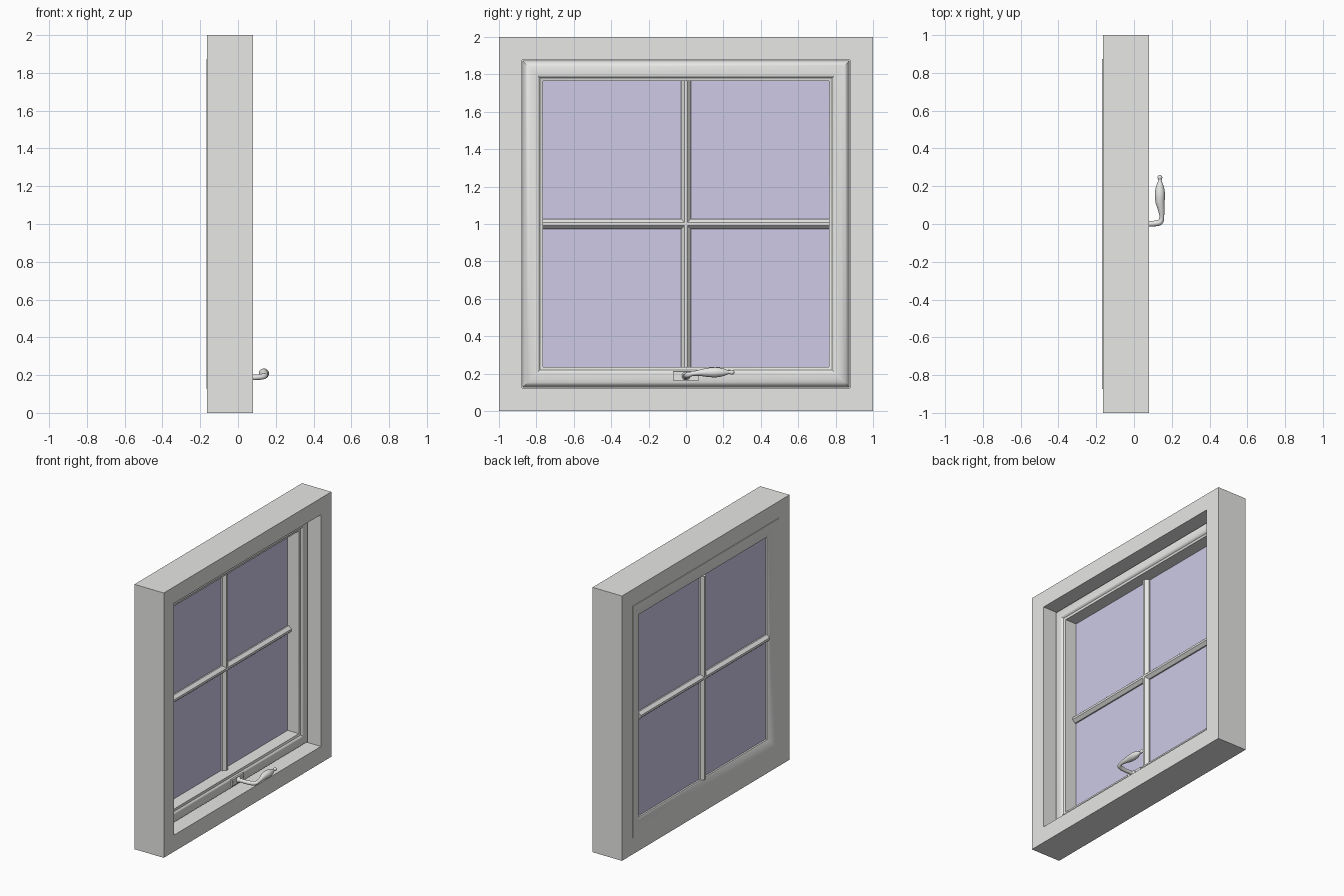
import bpy, bmesh, math
from mathutils import Vector

if "Cube" in bpy.data.objects:
    bpy.data.objects.remove(bpy.data.objects["Cube"])


def material(name, rgb):
    m = bpy.data.materials.new(name)
    m.diffuse_color = (*rgb, 1)
    m.use_nodes = True
    m.node_tree.nodes["Principled BSDF"].inputs["Base Color"].default_value = m.diffuse_color
    return m


grey = material("light grey paint", (0.8, 0.8, 0.79))
lavender = material("lavender glass", (0.61, 0.59, 0.80))


def finish(name, bm, mat, smooth=None):
    bmesh.ops.recalc_face_normals(bm, faces=bm.faces)
    me = bpy.data.meshes.new(name)
    bm.to_mesh(me)
    bm.free()
    ob = bpy.data.objects.new(name, me)
    bpy.context.collection.objects.link(ob)
    me.materials.append(mat)
    if smooth:
        bpy.ops.object.select_all(action='DESELECT')
        ob.select_set(True)
        bpy.context.view_layer.objects.active = ob
        bpy.ops.object.shade_smooth_by_angle(angle=math.radians(smooth))
    return ob


def box(name, lo, hi, mat):
    bm = bmesh.new()
    bmesh.ops.create_cube(bm, size=1)
    for v in bm.verts:
        v.co = Vector([lo[i] + (v.co[i] + 0.5) * (hi[i] - lo[i]) for i in range(3)])
    return finish(name, bm, mat)


def skin(name, rings, mat, smooth, closed=False):
    """Join equal rings of points into a surface."""
    bm = bmesh.new()
    vs = [[bm.verts.new(p) for p in r] for r in rings]
    n, k = len(vs), len(vs[0])
    for i in range(n if closed else n - 1):
        a, b = vs[i], vs[(i + 1) % n]
        for j in range(k):
            bm.faces.new((a[j], a[(j + 1) % k], b[(j + 1) % k], b[j]))
    if not closed:
        bm.faces.new(vs[0])
        bm.faces.new(vs[-1])
    return finish(name, bm, mat, smooth)


# Outer frame: full-height stiles with rails between them
X0, X1, IN = -0.165, 0.08, 0.875
for side, y0, y1 in (("left", -1, -IN), ("right", IN, 1)):
    box("frame_stile_" + side, (X0, y0, 0), (X1, y1, 2), grey)
for side, z0, z1 in (("bottom", 0, 1 - IN), ("top", 1 + IN, 2)):
    box("frame_rail_" + side, (X0, -IN, z0), (X1, IN, z1), grey)

# Sash: rounded moulding profile (distance from centre, depth) mitred round
profile = [(0.873, -0.168), (0.873, -0.045), (0.869, -0.032), (0.860, -0.021),
           (0.847, -0.013), (0.830, -0.009), (0.795, -0.008), (0.787, -0.012),
           (0.780, -0.022), (0.765, -0.027), (0.765, -0.142), (0.785, -0.152),
           (0.815, -0.163), (0.840, -0.168)]
corners = [(-1, -1), (1, -1), (1, 1), (-1, 1)]
skin("sash", [[(x, d * sy, 1 + d * sz) for d, x in profile] for sy, sz in corners],
     grey, 35, closed=True)

# Glass pane
GX = -0.125
box("glass", (GX - 0.004, -0.77, 0.23), (GX + 0.004, 0.77, 1.77), lavender)

# Glazing bars: eight-sided section
w, h = 0.028, 0.036
section = [(w, -0.014), (w, 0.014), (0.008, h), (-0.008, h),
           (-w, 0.014), (-w, -0.014), (-0.008, -h), (0.008, -h)]
skin("vertical_bar", [[(GX + x, s, 1 + e) for s, x in section] for e in (-0.768, 0.768)],
     grey, 20)
skin("horizontal_bar", [[(GX + x, e, 1 + s) for s, x in section] for e in (-0.768, 0.768)],
     grey, 20)

# Handle plate with two screws
box("handle_plate", (-0.012, -0.07, 0.163), (0.002, 0.07, 0.212), grey)


def tube(name, path, steps, sides=20):
    """Smooth swept tube through (x, y, z, radius) points."""
    pts = []
    ext = [path[0]] + path + [path[-1]]
    for i in range(1, len(ext) - 2):
        p0, p1, p2, p3 = ext[i - 1:i + 3]
        for s in range(steps):
            t = s / steps
            pts.append([0.5 * (2 * b + (c - a) * t + (2 * a - 5 * b + 4 * c - d) * t * t
                        + (3 * b - a - 3 * c + d) * t ** 3)
                        for a, b, c, d in zip(p0, p1, p2, p3)])
    pts.append(list(path[-1]))
    rings = []
    for i, p in enumerate(pts):
        a, b = pts[max(i - 1, 0)], pts[min(i + 1, len(pts) - 1)]
        tan = (Vector(b[:3]) - Vector(a[:3])).normalized()
        u = tan.cross(Vector((0, 0, 1))).normalized()
        v = u.cross(tan)
        c = Vector(p[:3])
        rings.append([c + p[3] * (u * math.cos(q) + v * math.sin(q))
                      for q in [2 * math.pi * j / sides for j in range(sides)]])
    return skin(name, rings, grey, 50)


for y in (-0.055, 0.055):
    tube("plate_screw", [(-0.002, y, 0.188, 0.007), (0.005, y, 0.188, 0.006)], 1, 12)

# Handle: boss, curved arm and turned grip with end knob
tube("handle_boss", [(-0.005, 0, 0.188, 0.022), (0.012, 0, 0.188, 0.02),
                     (0.022, 0, 0.188, 0.015)], 3)
tube("handle", [(0.0, 0, 0.188, 0.014), (0.06, 0, 0.187, 0.014),
                (0.105, 0.002, 0.189, 0.015), (0.138, 0.010, 0.194, 0.015),
                (0.147, 0.035, 0.200, 0.012), (0.144, 0.075, 0.205, 0.017),
                (0.138, 0.115, 0.207, 0.024), (0.137, 0.16, 0.208, 0.027),
                (0.137, 0.20, 0.208, 0.020), (0.137, 0.226, 0.208, 0.010),
                (0.137, 0.234, 0.208, 0.009), (0.137, 0.245, 0.208, 0.013),
                (0.137, 0.254, 0.208, 0.010), (0.137, 0.259, 0.208, 0.003)], 4)
